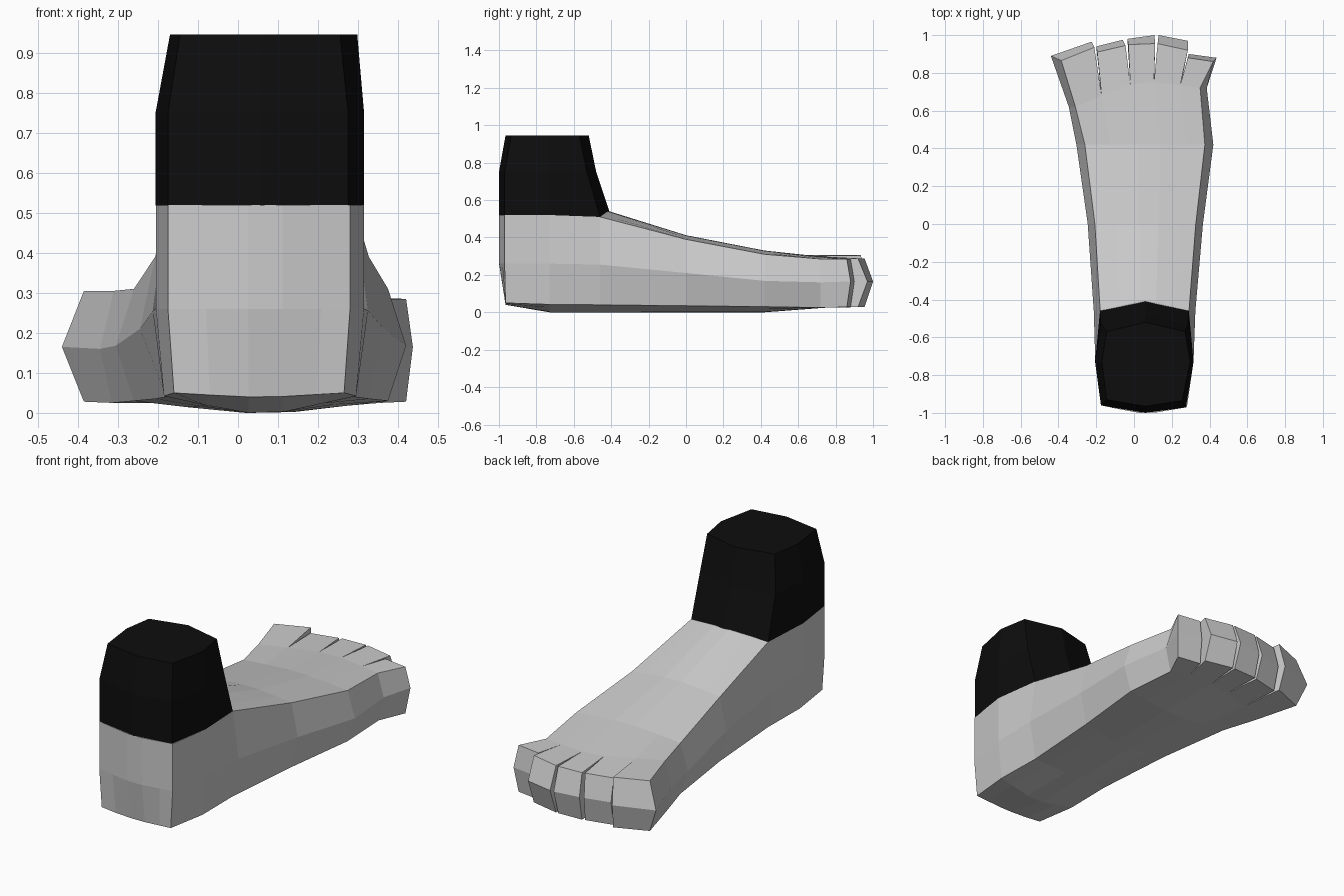
import bpy, bmesh

if "Cube" in bpy.data.objects:
    bpy.data.objects.remove(bpy.data.objects["Cube"])

COLS = [0, .21, .44, .63, .84, 1]        # columns across the foot, one per toe edge
N = len(COLS)


def crown(t):
    return min(1, (1 - abs(2 * t - 1)) / .8)


def finish(bm, name):
    loose = [v for v in bm.verts if not v.link_faces]
    bmesh.ops.delete(bm, geom=loose, context='VERTS')
    bmesh.ops.recalc_face_normals(bm, faces=bm.faces)
    mesh = bpy.data.meshes.new(name)
    bm.to_mesh(mesh)
    bm.free()
    ob = bpy.data.objects.new(name, mesh)
    bpy.context.collection.objects.link(ob)
    return ob


# Foot cross-sections from heel to toe roots:
# y left, y right, crown y, x left, x right, inset top, inset bottom,
# z bottom side, z bottom centre, z mid, z top left, z top right, crown z
SECTIONS = [
    (-.96, -.97, -.035, -.175, .28, 0, .015, .05, .04, .26, .52, .52, 0),
    (-.73, -.73, 0, -.205, .315, 0, .02, .042, 0, .26, .52, .52, 0),
    (-.46, -.46, .05, -.213, .325, .034, .034, .04, 0, .255, .51, .51, .03),
    (0, 0, 0, -.245, .365, .038, .038, .035, 0, .21, .39, .39, .022),
    (.42, .42, 0, -.305, .42, .045, .045, .03, 0, .168, .31, .31, .02),
    (.62, .72, .075, -.345, .385, .035, .03, .025, .025, .16, .305, .285, 0),
]


def section(bm, s, heel):
    yl, yr, cy, xl, xr, it, ib, zb, zbc, zm, ztl, ztr, cz = s
    rows = []
    for level, inset in enumerate((ib, 0, it)):
        row = []
        for t in COLS:
            c = crown(t)
            x = (xl + inset) + (xr - xl - 2 * inset) * t
            y = yl + (yr - yl) * t + cy * c
            if heel and level == 0:
                y = max(y, -.965)
            z = (zb + (zbc - zb) * c, zm, ztl + (ztr - ztl) * t + cz * c)[level]
            row.append(bm.verts.new((x, y, z)))
        rows.append(row)
    return rows


bm = bmesh.new()
rings = [section(bm, s, i == 0) for i, s in enumerate(SECTIONS)]
for a, b in zip(rings, rings[1:]):
    for i in range(N - 1):               # sole and instep
        for k in (0, 2):
            bm.faces.new((a[k][i], a[k][i + 1], b[k][i + 1], b[k][i]))
    for i in (0, N - 1):                 # side walls
        for k in (0, 1):
            bm.faces.new((a[k][i], b[k][i], b[k + 1][i], a[k + 1][i]))
for i in range(N - 1):                   # back of the heel
    for k in (0, 1):
        h = rings[0]
        bm.faces.new((h[k][i], h[k][i + 1], h[k + 1][i + 1], h[k + 1][i]))

# Toes: nose edge left xy, right xy, then rim edge left xy, right xy, top z
TOES = [
    (-.44, .89, -.225, .965, -.385, .865, -.21, .935, .305),
    (-.20, .94, -.06, .975, -.195, .91, -.045, .945, .287),
    (-.035, .98, .108, 1, -.03, .95, .112, .955, .287),
    (.13, 1, .285, .97, .125, .955, .285, .92, .287),
    (.29, .9, .437, .88, .285, .88, .42, .86, .285),
]
root = rings[-1]
for i, (nx, ny, mx, my, lx, ly, rx, ry, zt) in enumerate(TOES):
    ends = []
    for n, r in (((nx, ny), (lx, ly)), ((mx, my), (rx, ry))):
        ends.append([bm.verts.new((*r, .028)), bm.verts.new((*n, .165)),
                     bm.verts.new((*r, zt))])
    L, R = ends
    for k in (0, 1):
        bm.faces.new((L[k], R[k], R[k + 1], L[k + 1]))
    for k in (0, 2):
        bm.faces.new((root[k][i], root[k][i + 1], R[k], L[k]))
    for e, col in ((L, i), (R, i + 1)):
        base = [root[k][col] for k in range(3)]
        if col in (0, N - 1):            # outer sides continue the side walls
            for k in (0, 1):
                bm.faces.new((base[k], e[k], e[k + 1], base[k + 1]))
        else:
            bm.faces.new((base[0], e[0], e[1], e[2], base[2]))
finish(bm, "foot")

# Ankle cuff: eight-sided rings stacked upward
CUFF = [
    [(-.175, -.96), (-.206, -.73), (-.18, -.46), (.06, -.41),
     (.29, -.46), (.315, -.73), (.275, -.97), (.06, -1)],
    [(-.175, -.96), (-.206, -.73), (-.175, -.53), (.06, -.48),
     (.285, -.53), (.315, -.73), (.275, -.97), (.06, -1)],
    [(-.145, -.93), (-.17, -.73), (-.145, -.57), (.06, -.52),
     (.27, -.57), (.298, -.73), (.255, -.935), (.06, -.965)],
]
bm = bmesh.new()
loops = []
for pts, z in zip(CUFF, (.518, .75, .945)):
    loops.append([bm.verts.new((x, y, z)) for x, y in pts])
for i, dz in ((2, -.008), (3, .022), (4, -.008)):   # follow the instep slope
    loops[0][i].co.z += dz
for a, b in zip(loops, loops[1:]):
    for i in range(8):
        j = (i + 1) % 8
        bm.faces.new((a[i], a[j], b[j], b[i]))
bm.faces.new(loops[-1])
cuff = finish(bm, "ankle_cuff")
black = bpy.data.materials.new("black")
black.diffuse_color = (.004, .004, .004, 1)
black.use_nodes = True
black.node_tree.nodes["Principled BSDF"].inputs["Base Color"].default_value = black.diffuse_color
cuff.data.materials.append(black)
